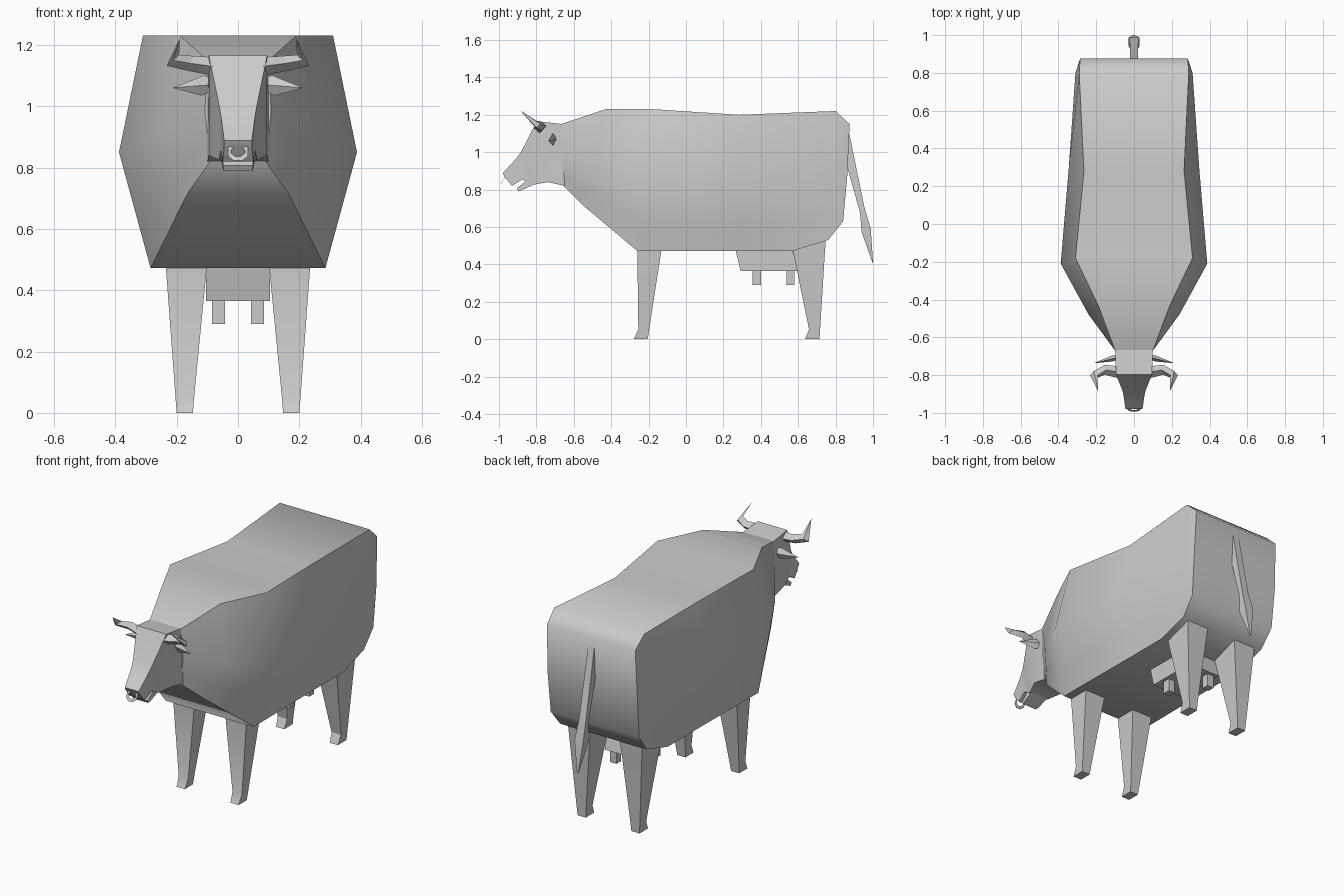
import bpy, bmesh, math
from mathutils import Vector

if "Cube" in bpy.data.objects:
    bpy.data.objects.remove(bpy.data.objects["Cube"])

grey = bpy.data.materials.new("warm_grey")
grey.diffuse_color = (0.6, 0.6, 0.6, 1)
grey.use_nodes = True
grey.node_tree.nodes["Principled BSDF"].inputs["Base Color"].default_value = grey.diffuse_color


def loft(name, rings, angle=30, closed=False):
    """Skin a list of equal-sized rings; ends are capped with strips of quads."""
    bm = bmesh.new()
    vs = [[bm.verts.new(p) for p in r] for r in rings]
    n = len(rings[0])
    pairs = list(zip(vs, vs[1:])) + ([(vs[-1], vs[0])] if closed else [])
    for a, b in pairs:
        for i in range(n):
            j = (i + 1) % n
            bm.faces.new((a[i], a[j], b[j], b[i]))
    if not closed:
        for r in (vs[0], vs[-1]):
            for i in range(n // 2 - 1):
                bm.faces.new((r[i], r[i + 1], r[n - 2 - i], r[n - 1 - i]))
    bmesh.ops.remove_doubles(bm, verts=bm.verts, dist=0.0005)
    bmesh.ops.recalc_face_normals(bm, faces=bm.faces)
    me = bpy.data.meshes.new(name)
    bm.to_mesh(me)
    bm.free()
    me.materials.append(grey)
    ob = bpy.data.objects.new(name, me)
    bpy.context.collection.objects.link(ob)
    bpy.ops.object.select_all(action='DESELECT')
    ob.select_set(True)
    bpy.context.view_layer.objects.active = ob
    bpy.ops.object.shade_smooth_by_angle(angle=math.radians(angle))
    return ob


def sym(half):
    """Full ring from its right half, listed top to bottom."""
    return list(half) + [(-x, y, z) for x, y, z in reversed(half)]


def slab(w, top, bottom):
    """Four-point ring of half-width w between two (y, z) points."""
    return sym([(w, *top), (w, *bottom)])


def both(name, rings, angle=30):
    for side, s in (("left", -1), ("right", 1)):
        loft(f"{side}_{name}", [[(s * p[0], p[1], p[2]) for p in r] for r in rings], angle)


# Body: top edge, flank and belly edge at each station, neck to rump
stations = [
    [(.10, -.67, 1.15), (.108, -.66, .98), (.09, -.655, .82)],
    [(.19, -.43, 1.23), (.24, -.48, .92), (.165, -.55, .715)],
    [(.31, -.18, 1.23), (.388, -.21, .85), (.285, -.26, .472)],
    [(.265, .28, 1.20), (.345, .30, .85), (.28, .30, .472)],
    [(.29, .80, 1.22), (.31, .80, .87), (.28, .57, .472)],
]
rings = []
for top, mid, low in stations:
    haunch = Vector(mid).lerp(Vector(low), .6)
    rings.append(sym([top, mid, tuple(haunch), low]))
rings.append(sym([(.285, .875, 1.15), (.29, .862, .87), (.285, .84, .63), (.28, .76, .53)]))
loft("body", rings, 50)

# Head with muzzle and lower jaw
loft("head", [
    slab(.10, (-.66, 1.15), (-.65, .82)),
    slab(.095, (-.797, 1.166), (-.74, .84)),
    slab(.062, (-.88, 1.005), (-.82, .825)),
    slab(.056, (-.905, .97), (-.875, .855)),
    slab(.05, (-.945, .925), (-.93, .82)),
    slab(.045, (-.98, .888), (-.968, .865))], 35)
loft("jaw", [
    slab(.055, (-.84, .89), (-.81, .828)),
    slab(.052, (-.865, .838), (-.86, .805)),
    slab(.048, (-.905, .807), (-.895, .79))])

# Nose ring, tilted forward
ring_rows = []
for i in range(8):
    a = math.tau * (i + .5) / 8
    row = []
    for r, t in ((.036, -.005), (.036, .005), (.025, .005), (.025, -.005)):
        u = r * math.sin(a)
        row.append((r * math.cos(a), -.972 - u * .6 + t * .8, .852 + u * .8 + t * .6))
    ring_rows.append([(x, -.977 + (z - .852) * .62 + (y + .972) * .1, z) for x, y, z in row])
loft("nose_ring", ring_rows, 30, closed=True)


# Horns: tapering diamonds swept out, forward and up
def diamond(c, ax, ay, az):
    x, y, z = c
    return [(x - ax, y, z + az), (x, y - ay, z), (x + ax, y, z - az), (x, y + ay, z)]


both("horn", [
    diamond((.08, -.785, 1.13), .0, .032, .03),
    diamond((.155, -.772, 1.14), .01, .026, .024),
    diamond((.212, -.80, 1.15), .02, .022, .018),
    diamond((.19, -.885, 1.222), 0, 0, 0)])

# Ears: flat leaf shapes
both("ear", [
    diamond((.07, -.70, 1.07), 0, .012, .015),
    diamond((.115, -.712, 1.068), .004, .016, .033),
    diamond((.213, -.737, 1.06), 0, 0, 0)])


# Legs: tapered posts with a hoof that steps forward
def leg(rows):
    return [[(xo, y0, z), (xi, y0, z), (xi, y1, z), (xo, y1, z)]
            for z, y0, y1, xi, xo in rows]


both("front_leg", leg([(.55, -.26, -.12, .09, .24), (.472, -.26, -.132, .102, .235),
                       (.052, -.255, -.197, .143, .204), (0, -.28, -.205, .147, .2)]))
both("rear_leg", leg([(.56, .555, .75, .09, .24), (.472, .572, .743, .102, .235),
                      (.052, .658, .717, .143, .204), (0, .636, .714, .147, .2)]))

# Udder and four teats
loft("udder", [slab(.105, (.262, .49), (.292, .365)), slab(.105, (.565, .49), (.60, .365))])
for place, y in (("front", .378), ("rear", .558)):
    both(f"{place}_teat", leg([(.38, y - .022, y + .022, .043, .085),
                               (.29, y - .022, y + .022, .043, .085)]))

# Tail: hangs from the rump and ends in a pointed tuft
loft("tail", [
    slab(.02, (.873, 1.10), (.862, .92)),
    slab(.022, (.955, .70), (.93, .68)),
    slab(.028, (.988, .59), (.94, .57)),
    slab(.004, (1.0, .408), (.998, .408))])
